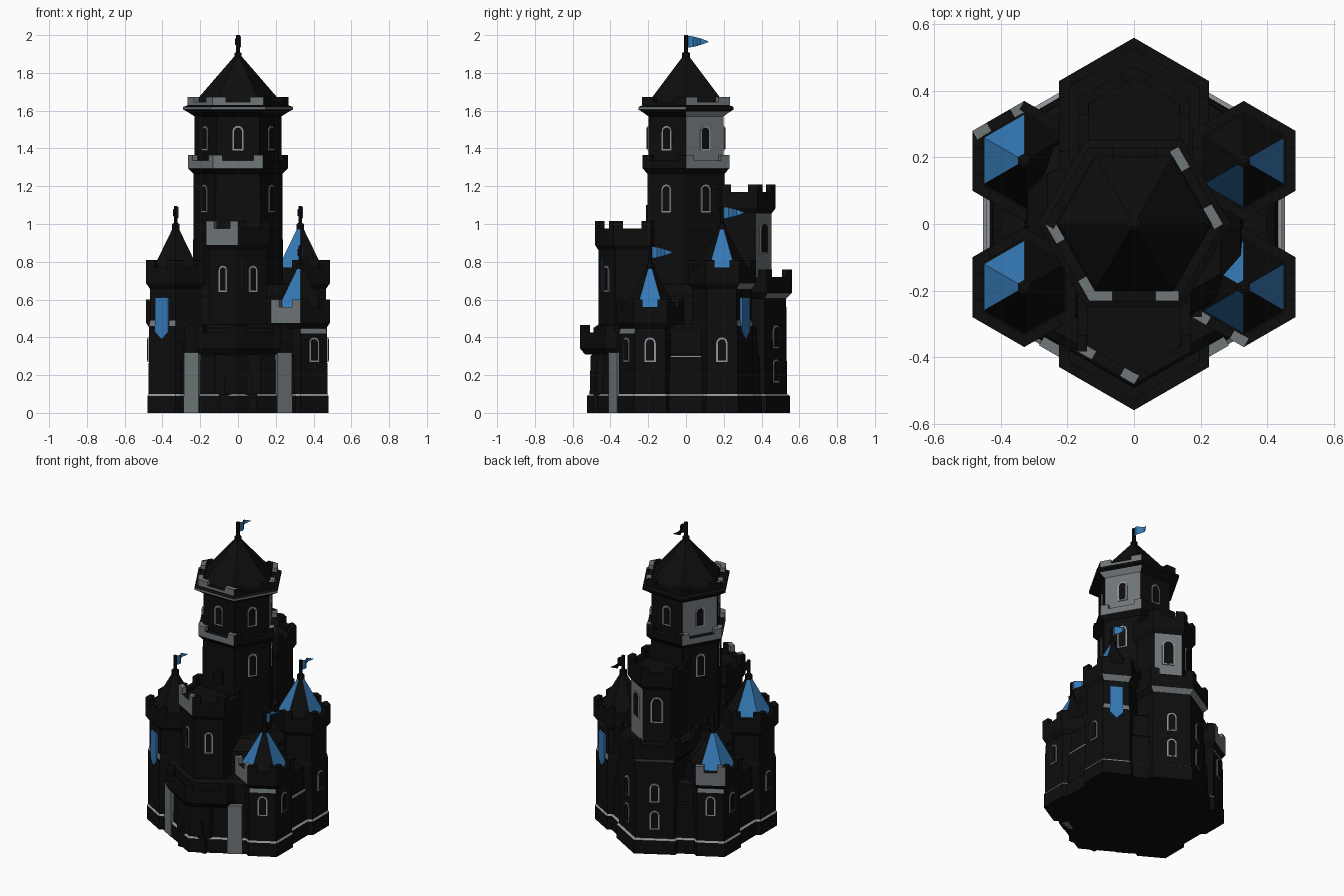
import bpy, bmesh, math
from mathutils import Vector

if "Cube" in bpy.data.objects:
    bpy.data.objects.remove(bpy.data.objects["Cube"])

def mat(name, c):
    m = bpy.data.materials.new(name)
    m.diffuse_color = (*c, 1)
    m.use_nodes = True
    m.node_tree.nodes["Principled BSDF"].inputs["Base Color"].default_value = m.diffuse_color
    return m

MATS = [mat("black stone", (0.004, 0.004, 0.004)), mat("grey stone", (0.16, 0.18, 0.19)),
        mat("blue cloth", (0.035, 0.19, 0.46)), mat("light trim", (0.28, 0.30, 0.32))]
BLACK, GREY, BLUE, LIGHT = range(4)

def finish(name, bm, normals=True):
    if normals:
        bmesh.ops.recalc_face_normals(bm, faces=bm.faces)
    me = bpy.data.meshes.new(name)
    bm.to_mesh(me)
    bm.free()
    for m in MATS:
        me.materials.append(m)
    ob = bpy.data.objects.new(name, me)
    bpy.context.collection.objects.link(ob)
    return ob

def lathe(name, c, prof, cols=None, first=60, n=6):
    """Stacked prism; cols maps (row, facing angle) or row to a colour; first = facing of side 0."""
    cols = cols or {}
    bm = bmesh.new()
    step = 360 / n
    rings = []
    for r, z in prof:
        ring = []
        for k in range(n):
            a = math.radians(first - step / 2 + step * k)
            ring.append(bm.verts.new((c[0] + r * math.cos(a), c[1] + r * math.sin(a), z)))
        rings.append(ring)
    for i in range(len(rings) - 1):
        for k in range(n):
            f = bm.faces.new((rings[i][k], rings[i][(k + 1) % n], rings[i + 1][(k + 1) % n], rings[i + 1][k]))
            ang = round(first + step * k) % 360
            f.material_index = cols.get((i, ang), cols.get(i, BLACK))
    bm.faces.new(rings[0])
    bm.faces.new(rings[-1])
    bmesh.ops.remove_doubles(bm, verts=bm.verts, dist=0.0005)
    return finish(name, bm)

def plate(name, c, ang, d0, d1, pts, col=BLACK, edge=None):
    """Outline (sideways, z) facing direction ang, extruded from distance d0 to d1."""
    a = math.radians(ang)
    out = Vector((math.cos(a), math.sin(a), 0))
    side = Vector((-out.y, out.x, 0))
    base = Vector((c[0], c[1], 0))
    bm = bmesh.new()
    lay = [[bm.verts.new(base + out * d + side * u + Vector((0, 0, z))) for u, z in pts] for d in (d0, d1)]
    bm.faces.new(lay[0]).material_index = col
    bm.faces.new(lay[1]).material_index = col
    for k in range(len(pts)):
        q = (k + 1) % len(pts)
        f = bm.faces.new((lay[0][k], lay[0][q], lay[1][q], lay[1][k]))
        f.material_index = col if edge is None else edge
    return finish(name, bm)

def rect(u0, u1, z0, z1):
    return [(u0, z0), (u1, z0), (u1, z1), (u0, z1)]

def arch(w, z0, z1):
    top = [(w * math.cos(math.pi * k / 6), z1 - w + w * math.sin(math.pi * k / 6)) for k in range(7)]
    return [(-w, z0), (w, z0)] + top

def window(c, ang, dist, z0, z1, w=0.03):
    plate("window_frame", c, ang, dist - 0.01, dist + 0.006, arch(w, z0, z1), LIGHT)
    plate("window_pane", c, ang, dist - 0.01, dist + 0.009, arch(w - 0.009, z0 + 0.008, z1 - 0.01), BLACK)

def crown(name, c, R, z0, z1, body, grey=(), rim=(), first=60, lip=0.04, mer=0.05):
    """Flared battlement with a merlon pair on each side."""
    mid = z1 - lip
    cols = {(1, a): GREY for a in grey}
    cols.update({(0, a): GREY for a in rim})
    lathe(name, c, [(body, z0 - 0.03), (R, z0), (R, mid), (R - 0.035, mid), (R - 0.035, mid - 0.04)], cols, first)
    ap = R * 0.866
    for k in range(6):
        a = (first + 60 * k) % 360
        for s in (-1, 1):
            plate(name + "_merlon", c, a, ap - 0.03, ap, rect(s * R / 2, s * (R / 2 - mer), mid - 0.005, z1),
                  GREY if a in grey else BLACK)

def flag(c, z):
    """Pole with a knob and a wavy pennant, blue on one side."""
    lathe("flag_pole", c, [(0.022, z - 0.03), (0.022, z), (0.011, z + 0.005), (0.011, z + 0.095)])
    for off, col in ((0.0015, BLUE), (-0.0015, BLACK)):
        bm = bmesh.new()
        rows = []
        for k in range(9):
            t = k / 8
            x = c[0] + 0.014 * math.sin(t * 7) + off
            h = 0.03 * (1 - t ** 1.6) + 0.001
            y = c[1] + 0.008 + 0.112 * t
            rows.append([bm.verts.new((x, y, z + 0.06 + s * h)) for s in (-1, 1)])
        for p, q in zip(rows, rows[1:]):
            f = bm.faces.new((p[0], q[0], q[1], p[1]) if off > 0 else (p[1], q[1], q[0], p[0]))
            f.material_index = col
        finish("pennant", bm, False)

# Main hexagonal walls
O = (0, 0)
lathe("main_walls", O, [(0.525, 0), (0.525, 0.09), (0.51, 0.1), (0.505, 0.3), (0.495, 0.31), (0.49, 0.45), (0.46, 0.47),
                        (0.38, 0.47), (0.37, 0.62), (0.30, 0.68)], {1: LIGHT})
for a in (0, 180):
    plate("wall_trim", O, a, 0.43, 0.445, rect(-0.08, 0.08, 0.295, 0.305), LIGHT)
plate("wall_pier", O, 300, 0.40, 0.459, rect(-0.025, 0.065, 0, 0.32), GREY)
plate("wall_pier", O, 240, 0.40, 0.459, rect(-0.065, 0.025, 0, 0.32), GREY)

# Gatehouse with balcony
G = (0, -0.30)
plate("gate_plinth", O, 270, 0.25, 0.49, rect(-0.1, 0.1, 0, 0.1), BLACK)
plate("gate_body", O, 270, 0.25, 0.472, rect(-0.12, 0.12, 0.1, 0.34), BLACK)
plate("gate_door", O, 270, 0.46, 0.48, arch(0.075, 0.1, 0.24), BLACK)
crown("gate_balcony", G, 0.26, 0.34, 0.465, 0.235)
lathe("balcony_floor", G, [(0.24, 0.36), (0.24, 0.40)])

# Front upper bastion
F = (0, -0.285)
lathe("front_bastion", F, [(0.178, 0.38), (0.178, 0.95)])
crown("front_crown", F, 0.197, 0.89, 1.015, 0.178, grey=(240,))
for a in (240, 300):
    window(F, a, 0.154, 0.64, 0.78, 0.026)
plate("front_banner", F, 300, 0.15, 0.16, rect(-0.07, -0.045, 0.64, 0.82), BLACK, BLUE)

# Rear lower and upper bastions
B = (0, 0.30)
lathe("rear_bastion", B, [(0.25, 0), (0.25, 0.09), (0.235, 0.1), (0.23, 0.64), (0.23, 0.71)], {1: LIGHT})
crown("rear_lower_crown", B, 0.26, 0.635, 0.76, 0.23, rim=(60, 120))
U = (0, 0.283)
lathe("rear_upper_bastion", U, [(0.17, 0.68), (0.17, 1.07), (0.17, 1.14)], {(0, 60): GREY})
crown("rear_upper_crown", U, 0.192, 1.085, 1.21, 0.17)
for a in (60, 120):
    window(U, a, 0.147, 0.84, 1.01, 0.038)
    for z in (0.16, 0.34):
        window(B, a, 0.201, z, z + 0.125)

# Corner towers: side, depth, crown top, roof faces in blue, grey crown faces
towers = [(1, -1, 0.60, (0, 120, 240), (240,)), (1, 1, 0.81, (0, 240), ()),
          (-1, 1, 0.60, (120, 180), (120,)), (-1, -1, 0.81, (120, 180), ())]
for sx, sy, top, blue, grey in towers:
    c = (sx * 0.33, sy * 0.19)
    low = top < 0.7
    out = 0 if sx > 0 else 180
    diag = (60 if sx > 0 else 120) * sy % 360
    split = 0.42 if low else 0.46
    lathe("corner_tower", c, [(0.173, 0), (0.173, 0.09), (0.165, 0.1), (0.164, split), (0.156, split + 0.03),
                              (0.156, top - 0.07)], {1: LIGHT, (3, diag): GREY})
    crown("tower_crown", c, 0.18, top - 0.125, top, 0.156, grey=grey, rim=(60,) if not low else ())
    lathe("tower_roof", c, [(0.14, top - 0.05), (0.0, top + 0.2)], {(0, a): BLUE for a in blue})
    flag(c, top + 0.19)
    window(c, out, 0.142, 0.27, 0.40)
    if low:
        window(c, diag, 0.142, 0.27, 0.40)
    else:
        # hanging banner
        plate("banner", c, diag, 0.13, 0.148, [(-0.04, 0.61), (-0.04, 0.43), (0, 0.39), (0.04, 0.43), (0.04, 0.61)], BLUE)

# Central keep: shaft, gallery, lantern storey, battlement and roof
lathe("keep_shaft", O, [(0.24, 0.4), (0.235, 1.24), (0.235, 1.29)], first=30)
for a in (30, 150, 210, 330):
    window(O, a, 0.203, 1.06, 1.21)
plate("keep_door", O, 270, 0.19, 0.212, arch(0.035, 1.0, 1.10), BLACK)
crown("keep_gallery", O, 0.265, 1.295, 1.365, 0.235, grey=(30, 150, 210, 270), first=30, lip=0.03)
lathe("keep_upper_storey", O, [(0.23, 1.3), (0.23, 1.6)], {(0, 30): GREY, (0, 150): GREY}, first=30)
for k in range(6):
    window(O, 30 + 60 * k, 0.199, 1.39, 1.52)
lathe("keep_cornice", O, [(0.23, 1.57), (0.27, 1.595), (0.29, 1.605), (0.29, 1.62), (0.26, 1.63)],
      {(2, 210): GREY, (2, 270): GREY, (2, 330): GREY, (0, 30): LIGHT}, first=30)
crown("keep_crown", O, 0.268, 1.63, 1.672, 0.25, grey=(30, 210, 270), first=30, lip=0.025, mer=0.07)
lathe("keep_roof", O, [(0.235, 1.63), (0.225, 1.65), (0.0, 1.91)], first=30)
flag(O, 1.905)
